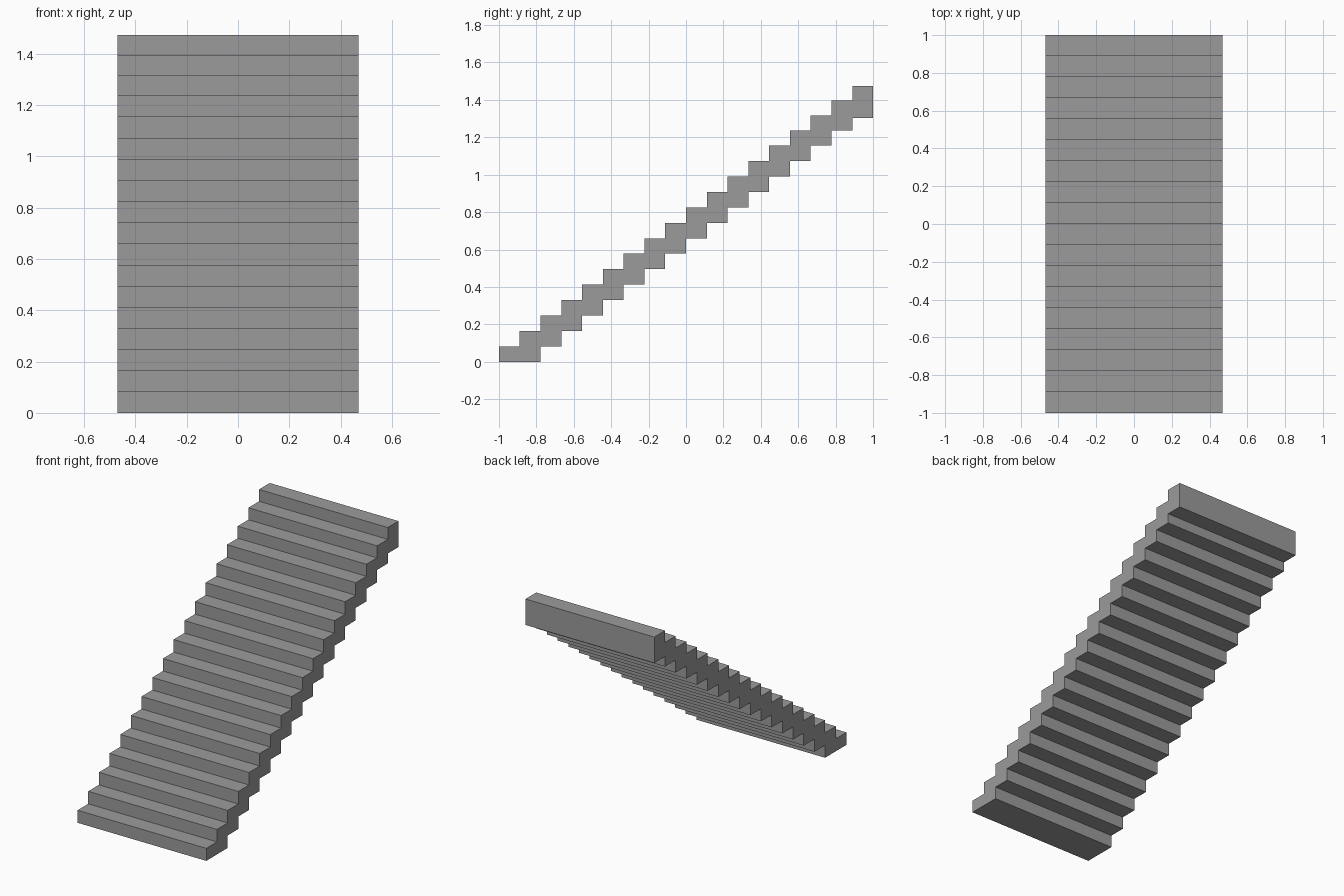
import bpy, bmesh

if "Cube" in bpy.data.objects:
    bpy.data.objects.remove(bpy.data.objects["Cube"])

HALF_W = 0.469
STEPS = 18
DEPTH = 2.0 / STEPS
RISE = 0.0825

# Tread heights: the last three risers are slightly lower
tops = [RISE * i for i in range(1, 16)] + [1.317, 1.396, 1.474]
# Each step's underside sits level with the tread two steps below
bottoms = [0.0, 0.0] + tops[:STEPS - 2]
bottoms[-1] = 1.303


def y_at(i):
    return -1.0 + i * DEPTH


# Side profile: up along the treads, back along the undersides
upper, lower = [], []
for i in range(STEPS):
    upper += [(y_at(i), tops[i]), (y_at(i + 1), tops[i])]
    if i == 1:
        lower[-1] = (y_at(2), 0.0)  # first two steps share one flat base
    else:
        lower += [(y_at(i), bottoms[i]), (y_at(i + 1), bottoms[i])]
profile = upper + lower[::-1]

# Extrude the profile across the width
bm = bmesh.new()
face = bm.faces.new([bm.verts.new((-HALF_W, y, z)) for y, z in profile])
ext = bmesh.ops.extrude_face_region(bm, geom=[face])
moved = [g for g in ext["geom"] if isinstance(g, bmesh.types.BMVert)]
bmesh.ops.translate(bm, vec=(2 * HALF_W, 0, 0), verts=moved)
bmesh.ops.recalc_face_normals(bm, faces=bm.faces)

mesh = bpy.data.meshes.new("staircase")
bm.to_mesh(mesh)
bm.free()

# Dark grey stone
mat = bpy.data.materials.new("dark_grey")
mat.diffuse_color = (0.33, 0.33, 0.33, 1.0)
mat.use_nodes = True
mat.node_tree.nodes["Principled BSDF"].inputs["Base Color"].default_value = mat.diffuse_color
mesh.materials.append(mat)
bpy.context.collection.objects.link(bpy.data.objects.new("staircase", mesh))
